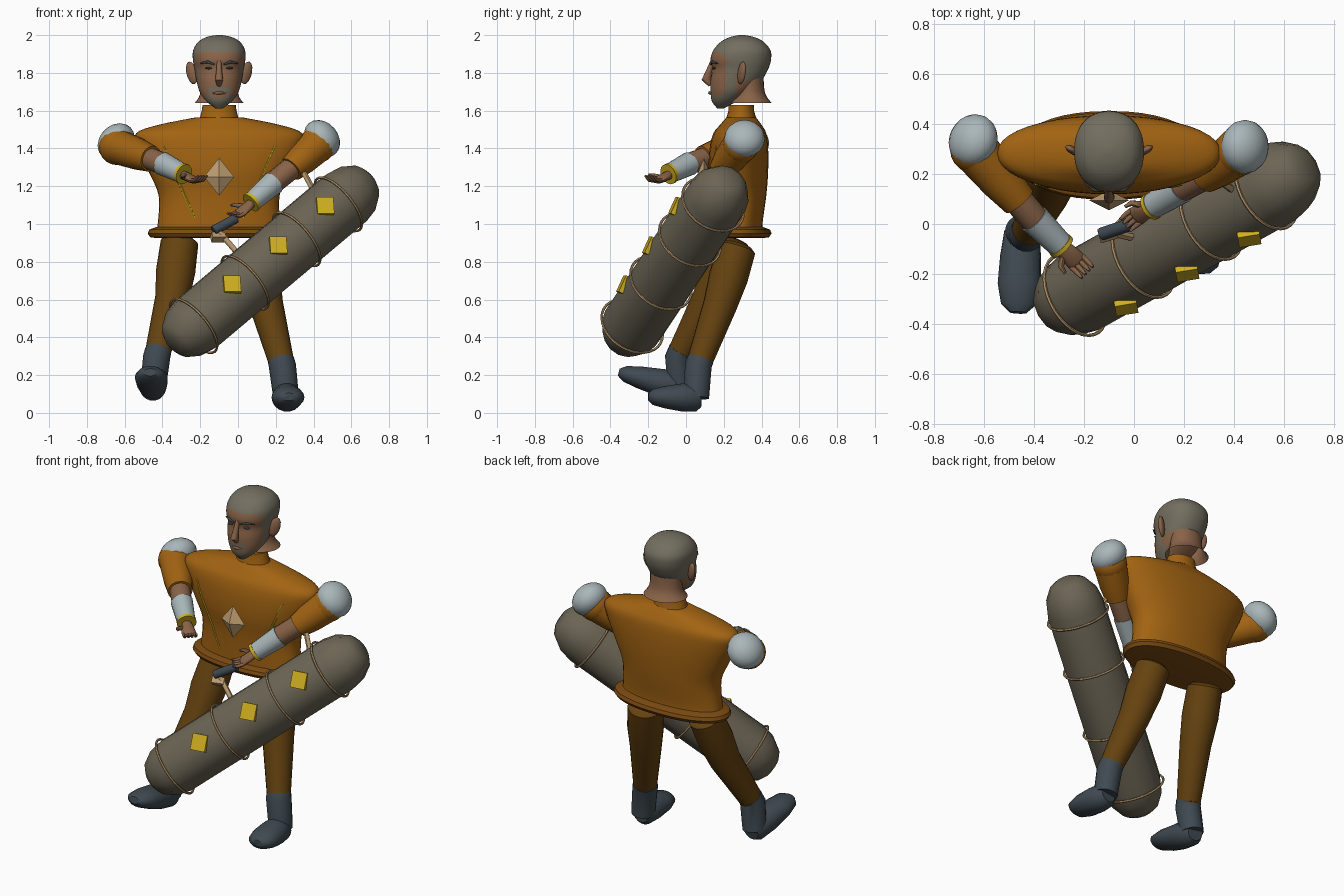
import bpy, bmesh, math
from mathutils import Vector as V, Matrix
from mathutils.bvhtree import BVHTree

if "Cube" in bpy.data.objects:
    bpy.data.objects.remove(bpy.data.objects["Cube"])


def material(name, *rgb):
    m = bpy.data.materials.new(name)
    m.use_nodes = True
    m.diffuse_color = (*rgb, 1)
    m.node_tree.nodes["Principled BSDF"].inputs["Base Color"].default_value = (*rgb, 1)
    return m


ORANGE = material("orange cloth", .36, .125, .006)
BROWN = material("brown cloth", .13, .055, .005)
RUST = material("rust trim", .2, .07, .006)
BAG = material("taupe canvas", .15, .13, .09)
ROPE = material("tan rope", .5, .33, .16)
GOLD = material("yellow metal", .62, .42, .015)
PALE = material("pale grey cloth", .4, .47, .49)
SLATE = material("slate leather", .05, .068, .082)
SKIN = material("skin", .25, .125, .065)
HAIR = material("grey hair", .17, .155, .115)


def finish(name, bm, mats, smooth=45):
    bmesh.ops.recalc_face_normals(bm, faces=bm.faces)
    me = bpy.data.meshes.new(name)
    bm.to_mesh(me)
    bm.free()
    ob = bpy.data.objects.new(name, me)
    bpy.context.collection.objects.link(ob)
    for m in mats if isinstance(mats, list) else [mats]:
        me.materials.append(m)
    if smooth:
        bpy.ops.object.select_all(action='DESELECT')
        ob.select_set(True)
        bpy.context.view_layer.objects.active = ob
        bpy.ops.object.shade_smooth_by_angle(angle=math.radians(smooth))
    return ob


def skin_rings(rings, caps=True):
    bm = bmesh.new()
    vs = [[bm.verts.new(p) for p in r] for r in rings]
    n = len(vs[0])
    for a, b in zip(vs, vs[1:]):
        for i in range(n):
            j = (i + 1) % n
            bm.faces.new((a[i], a[j], b[j], b[i]))
    if caps:
        bm.faces.new(vs[0])
        bm.faces.new(vs[-1])
    return bm


def tube(name, mat, pts, radii, sides=16, ref=(0, 0, 1), smooth=45):
    """Sweep an ellipse; a radius may be a (sideways, upward) pair."""
    pts, rings = [V(p) for p in pts], []
    for i, p in enumerate(pts):
        t = (pts[min(i + 1, len(pts) - 1)] - pts[max(i - 1, 0)]).normalized()
        s = V(ref).cross(t).normalized()
        u = t.cross(s)
        r = radii[i] if isinstance(radii, (list, tuple)) else radii
        a, b = r if isinstance(r, tuple) else (r, r)
        angles = [math.tau * k / sides for k in range(sides)]
        rings.append([p + s * a * math.cos(q) + u * b * math.sin(q) for q in angles])
    return finish(name, skin_rings(rings), mat, smooth)


def resample(rows, steps):
    """Smooth curve through rows of numbers."""
    out = []
    for i in range(len(rows) - 1):
        a, b, c, d = (rows[min(max(i + k, 0), len(rows) - 1)] for k in (-1, 0, 1, 2))
        for k in range(steps):
            t = k / steps
            out.append([q + .5 * t * (r - p + t * (2*p - 5*q + 4*r - s + t * (3*(q - r) + s - p)))
                        for p, q, r, s in zip(a, b, c, d)])
    return out + [list(rows[-1])]


def stack(rows, sides, power=2.0, cx=-.1, caps=True):
    """Horizontal sections: height, front y, back y, half width."""
    rings = []
    for z, f, b, w in rows:
        ring = []
        for k in range(sides):
            c, s = math.cos(math.tau * k / sides), math.sin(math.tau * k / sides)
            e = 2 / power
            ring.append((cx + w * math.copysign(abs(c) ** e, c),
                         (f + b) / 2 + (b - f) / 2 * math.copysign(abs(s) ** e, s), z))
        rings.append(ring)
    return skin_rings(rings, caps)


def ellipsoid(name, mat, loc, size, axis=(0, 0, 1), seg=20):
    bm = bmesh.new()
    rot = V(axis).to_track_quat('Z', 'Y').to_matrix().to_4x4()
    bmesh.ops.create_uvsphere(bm, u_segments=seg, v_segments=seg // 2, radius=1,
                              matrix=Matrix.Translation(loc) @ rot @ Matrix.Diagonal((*size, 1)))
    return finish(name, bm, mat, 60)


# Torso, collar and waist ring
torso = resample([(.94, .14, .41, .335), (1.0, .14, .405, .325), (1.15, .135, .425, .32),
                  (1.28, .12, .435, .375), (1.4, .125, .435, .43), (1.48, .145, .425, .44),
                  (1.525, .18, .4, .32), (1.565, .215, .37, .12)], 4)
bm = stack(torso, 40, 2.2)
surface = BVHTree.FromBMesh(bm)
finish("tunic", bm, ORANGE)
finish("collar", stack([(1.55, .21, .375, .105), (1.6, .225, .36, .092), (1.63, .225, .36, .088)], 24), ORANGE)
waist = [(z, .275 - .15 - g, .275 + .15 + g, .35 + g)
         for z, g in ((.925, -.02), (.93, .015), (.95, .028), (.97, .02), (.985, -.02))]
finish("waist_ring", stack(waist, 40, 2.2), RUST)

# Chest chains and pendant
for name, s in (("right_chain", -1), ("left_chain", 1)):
    pts = []
    for k in range(13):
        x, z = -.1 + s * (.295 - .165 * k / 12), 1.41 - .38 * k / 12
        hit = surface.ray_cast(V((x, -1, z)), V((0, 1, 0)))[0]
        pts.append(hit if hit else V((x, .2, z)))
    tube(name, GOLD, pts, .006, 6)
bm = bmesh.new()
bmesh.ops.create_uvsphere(bm, u_segments=4, v_segments=2, radius=1,
                          matrix=Matrix.Translation((-.1, .095, 1.25)) @ Matrix.Diagonal((.08, .04, .1, 1)))
finish("pendant", bm, ROPE, 0)

# Head with hair and beard coloured by region
head = resample([(1.612, .165, .2, .02), (1.65, .137, .27, .068), (1.7, .13, .34, .103),
                 (1.76, .13, .4, .12), (1.82, .14, .435, .13), (1.87, .13, .45, .139),
                 (1.92, .145, .447, .137), (1.965, .185, .41, .11), (1.99, .235, .36, .065),
                 (2.0, .28, .31, .015)], 5)
bm = stack(head, 48, 2.2)
for f in bm.faces:
    x, y, z = f.calc_center_median()
    cap = z > 1.915 - .3 * max(0, abs(x + .1) - .07) or (y > .27 and z > 1.76)
    beard = z < 1.672 + .5 * max(0, y - .16) and y < .27
    moustache = 1.705 < z < 1.72 and abs(x + .1) < .055 and y < .2
    goatee = z < 1.72 and .04 < abs(x + .1) < .055 and y < .2
    sideburn = .215 < y < .26
    f.material_index = int(cap or beard or moustache or goatee or sideburn)
finish("head", bm, [SKIN, HAIR], 60)
neck = resample([(1.64, .23, .455, .13), (1.67, .25, .43, .108), (1.71, .26, .415, .098), (1.79, .26, .41, .1)], 3)
finish("neck", stack(neck, 24, caps=False), SKIN)
tube("nose", SKIN, [(-.1, .14, 1.86), (-.1, .122, 1.81), (-.1, .108, 1.765), (-.1, .13, 1.735)],
     [.012, .016, (.026, .022), .012], 10, (1, 0, 0))
tube("lips", SKIN, [(-.135, .137, 1.693), (-.1, .126, 1.694), (-.065, .137, 1.693)], [.003, .009, .003], 8)
for side, s in (("right", -1), ("left", 1)):
    ellipsoid(side + "_ear", SKIN, (-.1 + s * .145, .295, 1.8), (.016, .032, .062), (s * .25, .15, 1), 14)
    tube(side + "_eyebrow", SLATE, [(-.1 + s * .025, .132, 1.845), (-.1 + s * .06, .138, 1.858),
                                    (-.1 + s * .1, .168, 1.85)], [.004, .008, .003], 8)
    ellipsoid(side + "_eye", SLATE, (-.1 + s * .055, .148, 1.825), (.02, .01, .006), seg=12)

# Arms, from shoulder to wrist
def hand(side, base, aim, up, curl):
    base, aim, up = V(base), V(aim).normalized(), V(up)
    across = aim.cross(up).normalized()
    up = across.cross(aim)
    tube(side + "_palm", SKIN, [base, base + aim * .03, base + aim * .085, base + aim * .1],
         [(.026, .024), (.036, .022), (.042, .018), (.034, .012)], 12, up)
    for k in range(4):
        p = base + aim * .09 + across * (.026 * (k - 1.5) * .8)
        tube(f"{side}_finger_{k + 1}", SKIN, [p, p + aim * .03 + up * curl * .3, p + aim * .05 + up * curl],
             [.011, .01, .006], 8, across)
    p = base + aim * .035 + across * .03
    tube(side + "_thumb", SKIN, [p, p + across * .03 + aim * .02 + up * .015,
                                 p + across * .035 + aim * .045 + up * .03], [.014, .012, .007], 8, up)


def arm(side, shoulder, sleeve, elbow, wrist, pad, pad_axis):
    sh, sl, el, wr = map(V, (shoulder, sleeve, elbow, wrist))
    aim = (wr - el).normalized()
    ellipsoid(side + "_shoulder_pad", PALE, pad, (.108, .108, .085), pad_axis)
    ellipsoid(side + "_shoulder", ORANGE, sh, (.098, .098, .098))
    tube(side + "_sleeve", ORANGE, [sh, sh.lerp(sl, .6), sl], [.095, .085, .07])
    tube(side + "_forearm", SKIN, [sh.lerp(sl, .8), el, wr], [.06, .058, .035])
    tube(side + "_cuff", PALE, [el, wr], [.063, .052])
    tube(side + "_cuff_band", GOLD, [wr - aim * .012, wr + aim * .006], .056)
    return aim


aim = arm("right", (-.64, .3, 1.41), (-.46, .09, 1.345), (-.4, .02, 1.32), (-.29, -.09, 1.265),
          (-.645, .335, 1.435), (-.6, .3, .6))
hand("right", (-.29, -.09, 1.26), aim, (.2, -.2, 1), .045)
aim = arm("left", (.42, .29, 1.42), (.28, .19, 1.29), (.19, .145, 1.22), (.07, .07, 1.115),
          (.445, .31, 1.452), (.7, 0, .6))
hand("left", (.07, .07, 1.11), aim, (-.4, -.5, .6), .03)

# Legs and boots
for side, hip, knee, ankle, heel, toe in (
        ("right", (-.31, .25, .9), (-.35, .12, .6), (-.43, -.04, .3), (-.45, -.03, .135), (-.465, -.355, .215)),
        ("left", (.09, .27, .87), (.15, .18, .57), (.235, .065, .25), (.255, .055, .08), (.27, -.2, .085))):
    hip, knee, ankle, heel, toe = map(V, (hip, knee, ankle, heel, toe))
    top = hip + (hip - knee).normalized() * .02
    tube(side + "_leg", BROWN, [top, hip, hip.lerp(knee, .5), knee, ankle], [.075, .1, .104, .09, .066], 20, (0, 1, 0))
    tube(side + "_boot_shaft", SLATE, [ankle + (knee - ankle) * .1, ankle, heel], [.07, .072, .068], 18, (0, 1, 0))
    foot = [heel.lerp(toe, t) for t in (-.1, 0, .3, .65, .9, 1)]
    tube(side + "_boot_foot", SLATE, foot, [(.05, .05), (.07, .073), (.082, .075), (.087, .06), (.07, .043), (.035, .02)], 18)

# Long roll with rope rings and plates
A, B = V((-.235, -.285, .46)), V((.58, .17, 1.145))
axis = (B - A).normalized()
shape = [(-.16, .06), (-.135, .105), (-.06, .152), (.02, .168)]
roll = [(A + axis * s, r) for s, r in shape] + [(B - axis * s, r) for s, r in reversed(shape)]
tube("long_roll", BAG, [p for p, r in roll], [r for p, r in roll], 12, smooth=35)
for k, t in enumerate((.0, .335, .67, .94)):
    bm = bmesh.new()
    c, s = A.lerp(B, t), axis.orthogonal().normalized()
    u = axis.cross(s)
    rings = []
    for i in range(33):
        q = math.tau * i / 32
        out = s * math.cos(q) + u * math.sin(q)
        rings.append([c + out * (.176 + .007 * math.cos(w)) + axis * .007 * math.sin(w)
                      for w in (math.tau * j / 6 for j in range(6))])
    bm.free()
    bm = skin_rings(rings, False)
    bmesh.ops.remove_doubles(bm, verts=bm.verts, dist=1e-4)
    finish(f"rope_ring_{k + 1}", bm, ROPE)
out = V((.06, -.95, .35))
out = (out - axis * out.dot(axis)).normalized()
wide = V((0, 0, 1)).cross(out).normalized()
frame = Matrix((wide, out.cross(wide), out)).transposed().to_4x4()
for k, t in enumerate((.22, .52, .825)):
    bm = bmesh.new()
    bmesh.ops.create_cube(bm, size=1, matrix=Matrix.Translation(A.lerp(B, t) + out * .165) @ frame
                          @ Matrix.Diagonal((.09, .095, .024, 1)))
    finish(f"plate_{k + 1}", bm, GOLD, 0)

# Grip and carrying sticks
tube("grip", SLATE, [(-.13, -.04, .965), (-.01, -.0, 1.03)], .026, 12)
tube("grip_end", ROPE, [(-.14, -.05, .93), (-.07, -.03, .93)], .028, 4, smooth=0)
tube("lower_stick", ROPE, [(-.11, -.03, .97), (.02, -.06, .82)], .015, 8)
tube("upper_stick", ROPE, [(.35, .17, 1.27), (.42, .12, 1.14)], .015, 8)
